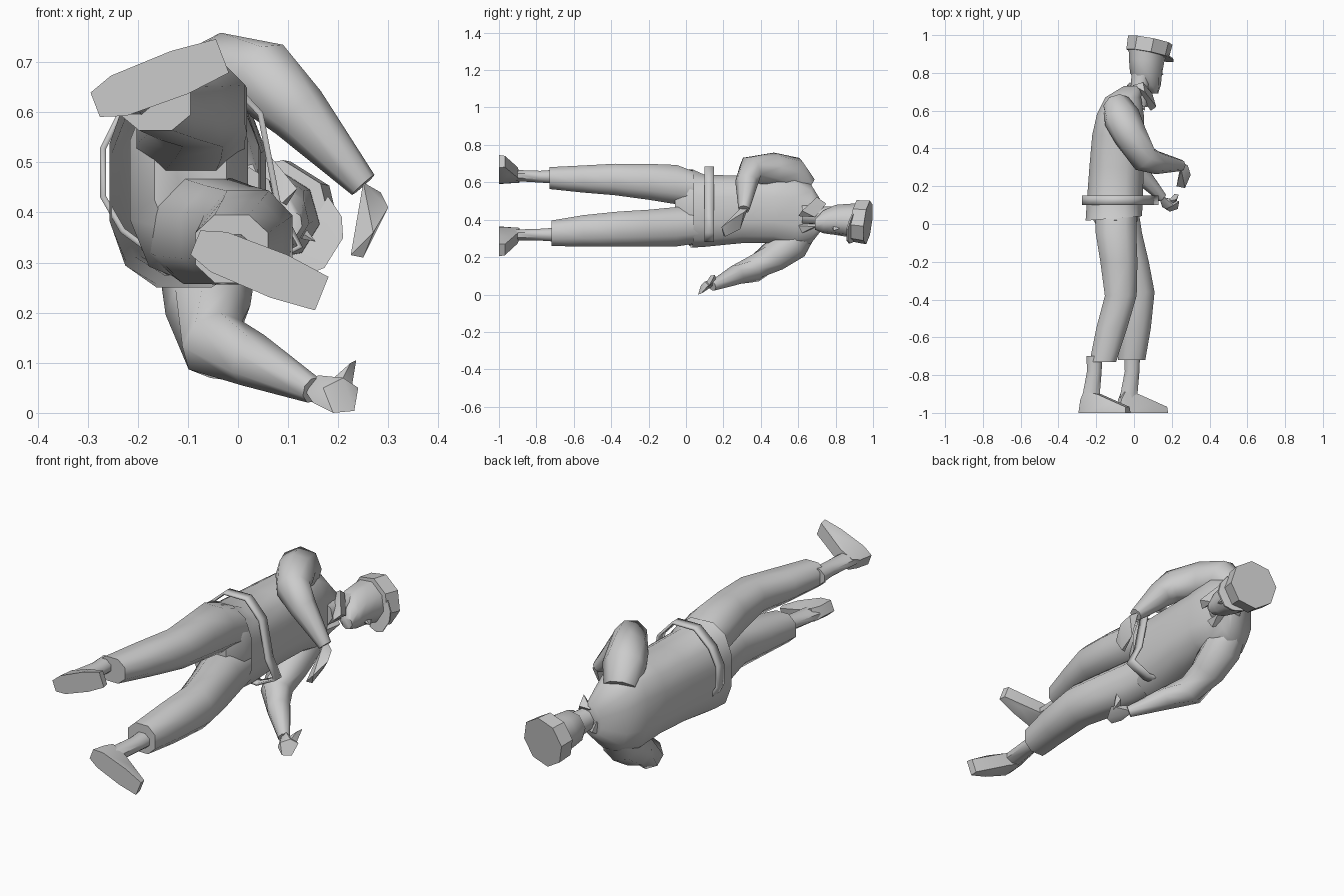
import bpy, bmesh, math
from mathutils import Vector as V

grey = bpy.data.materials.new("plain_grey")
grey.diffuse_color = (0.6, 0.6, 0.6, 1)
X, Y, Z = V((1, 0, 0)), V((0, 1, 0)), V((0, 0, 1))


def finish(name, bm, angle=40):
    bmesh.ops.recalc_face_normals(bm, faces=bm.faces)
    me = bpy.data.meshes.new(name)
    bm.to_mesh(me)
    bm.free()
    ob = bpy.data.objects.new(name, me)
    bpy.context.collection.objects.link(ob)
    me.materials.append(grey)
    bpy.ops.object.select_all(action='DESELECT')
    ob.select_set(True)
    bpy.context.view_layer.objects.active = ob
    bpy.ops.object.shade_smooth_by_angle(angle=math.radians(angle))
    return ob


def loft(name, rings, u=X, v=Z, n=8, power=1.0, caps=(True, True), angle=50):
    """Skin rings of (centre, radius along u, radius along v)."""
    bm = bmesh.new()
    loops = []
    for c, ru, rv in rings:
        loop = []
        for i in range(n):
            t = 2 * math.pi * (i + 0.5) / n
            a, b = (math.copysign(abs(f) ** power, f) for f in (math.cos(t), math.sin(t)))
            loop.append(bm.verts.new(V(c) + u * (a * ru) + v * (b * rv)))
        loops.append(loop)
    for a, b in zip(loops, loops[1:]):
        for i in range(n):
            j = (i + 1) % n
            bm.faces.new((a[i], a[j], b[j], b[i]))
    if caps[0]:
        bm.faces.new(loops[0])
    if caps[1]:
        bm.faces.new(loops[-1])
    return finish(name, bm, angle)


def slabs(name, rows, **kw):
    """Loft along y from rows of (y, x min, x max, z min, z max)."""
    return loft(name, [(((a + b) / 2, y, (c + d) / 2), (b - a) / 2, (d - c) / 2)
                       for y, a, b, c, d in rows], **kw)


def tube(name, pts, n=8):
    """Limb with rings square to the path; points are (centre, radius)."""
    bm = bmesh.new()
    loops = []
    P = [V(p) for p, r in pts]
    for k, (p, r) in enumerate(pts):
        t = (P[min(k + 1, len(P) - 1)] - P[max(k - 1, 0)]).normalized()
        u = (Y - t * t.dot(Y)).normalized() if abs(t.y) < 0.95 else X
        w = t.cross(u)
        loops.append([bm.verts.new(P[k] + (u * math.cos(i * math.tau / n) +
                                           w * math.sin(i * math.tau / n)) * r) for i in range(n)])
    for a, b in zip(loops, loops[1:]):
        for i in range(n):
            j = (i + 1) % n
            bm.faces.new((a[i], a[j], b[j], b[i]))
    bm.faces.new(loops[0])
    bm.faces.new(loops[-1])
    return finish(name, bm, 60)


def hull(name, pts, angle=35):
    bm = bmesh.new()
    for p in pts:
        bm.verts.new(p)
    res = bmesh.ops.convex_hull(bm, input=bm.verts)
    bmesh.ops.delete(bm, geom=[g for g in res["geom_interior"] if isinstance(g, bmesh.types.BMVert)],
                     context='VERTS')
    return finish(name, bm, angle)


# Shirt with an open, slanted hem
shirt = slabs("shirt", [
    (0.03, -0.26, 0.045, 0.245, 0.675), (0.10, -0.255, 0.05, 0.25, 0.645),
    (0.30, -0.24, 0.055, 0.27, 0.64), (0.47, -0.225, 0.06, 0.27, 0.64),
    (0.58, -0.20, 0.055, 0.24, 0.65), (0.67, -0.155, 0.04, 0.27, 0.59),
    (0.73, -0.055, 0.045, 0.35, 0.49)], n=12, power=0.75, caps=(False, True))
for vert in shirt.data.vertices:
    if vert.co.y < 0.05:
        vert.co.y += 0.08 * (vert.co.x + 0.1)

# Trousers
slabs("trouser_seat", [(0.14, -0.22, 0.02, 0.30, 0.62), (0.02, -0.22, 0.025, 0.26, 0.67),
                       (-0.06, -0.17, -0.02, 0.35, 0.60)], n=10, power=0.8)
slabs("upper_trouser_leg", [
    (0.08, -0.21, 0.02, 0.46, 0.65), (-0.05, -0.21, 0.02, 0.475, 0.70),
    (-0.20, -0.185, 0.025, 0.50, 0.705), (-0.38, -0.16, 0.02, 0.525, 0.705),
    (-0.55, -0.205, -0.03, 0.54, 0.695), (-0.73, -0.24, -0.09, 0.56, 0.685)], n=8, power=0.85)
slabs("lower_trouser_leg", [
    (0.08, -0.20, 0.03, 0.27, 0.47), (-0.05, -0.17, 0.05, 0.25, 0.475),
    (-0.20, -0.12, 0.085, 0.25, 0.46), (-0.36, -0.075, 0.115, 0.25, 0.45),
    (-0.55, -0.08, 0.095, 0.25, 0.43), (-0.72, -0.09, 0.065, 0.255, 0.40)], n=8, power=0.85)


# Shoes: ankle shaft plus a wedge, splayed outward
def shoe(name, heel, deg, ankle):
    a = math.radians(deg)
    f, s = V((math.cos(a), 0, math.sin(a))), V((-math.sin(a), 0, math.cos(a)))
    prof = [(0, 0.026, -1), (0.05, 0.043, -1), (0.18, 0.046, -1), (0.272, 0.036, -1),
            (0.01, 0.024, -0.93), (0.268, 0.032, -0.968), (0.18, 0.04, -0.945), (0.105, 0.03, -0.90),
            (0.03, 0.03, -0.89)]
    hull(name, [V((heel[0], y, heel[1])) + f * d + s * (w * k) for d, w, y in prof for k in (-1, 1)], 50)
    loft(name + "_ankle", [(ankle, 0.045, 0.04),
                           ((ankle[0], -0.78, ankle[2]), 0.042, 0.034),
                           (V((heel[0], -0.92, heel[1])) + f * 0.06, 0.05, 0.032)])


shoe("upper_shoe", (-0.285, 0.615), 21, (-0.21, -0.70, 0.63))
shoe("lower_shoe", (-0.085, 0.34), -22, (-0.01, -0.70, 0.32))

# Sleeves
tube("upper_sleeve", [((-0.09, 0.63, 0.57), 0.075), ((-0.065, 0.565, 0.645), 0.098),
                      ((-0.02, 0.47, 0.67), 0.09), ((0.055, 0.345, 0.665), 0.078),
                      ((0.12, 0.325, 0.60), 0.062), ((0.25, 0.31, 0.455), 0.03)])
tube("lower_sleeve", [((-0.07, 0.64, 0.36), 0.07), ((-0.06, 0.57, 0.275), 0.095),
                      ((-0.06, 0.47, 0.205), 0.085), ((-0.045, 0.36, 0.135), 0.072),
                      ((0.03, 0.27, 0.105), 0.055), ((0.15, 0.14, 0.045), 0.027)])

# Hands
hull("upper_hand", [(0.25, 0.33, 0.46), (0.25, 0.29, 0.46), (0.285, 0.31, 0.44), (0.30, 0.26, 0.41),
                    (0.27, 0.19, 0.36), (0.25, 0.21, 0.31), (0.225, 0.20, 0.315), (0.24, 0.25, 0.39),
                    (0.255, 0.29, 0.35)])
hull("lower_hand", [(0.13, 0.15, 0.05), (0.15, 0.09, 0.02), (0.19, 0.065, 0.0), (0.232, 0.08, 0.004),
                    (0.24, 0.12, 0.05), (0.21, 0.10, 0.07), (0.16, 0.14, 0.075), (0.17, 0.08, 0.05)])
hull("lower_thumb", [(0.18, 0.12, 0.06), (0.20, 0.10, 0.05), (0.225, 0.12, 0.04), (0.236, 0.155, 0.105),
                     (0.225, 0.13, 0.10), (0.215, 0.16, 0.08)])

# Loose belt band
bm = bmesh.new()
path = [(-0.15, 0.685), (-0.03, 0.685), (0.05, 0.60), (0.085, 0.42), (0.13, 0.33), (0.03, 0.28),
        (-0.14, 0.29), (-0.235, 0.36), (-0.275, 0.43), (-0.275, 0.53), (-0.235, 0.61)]
lo = [bm.verts.new((x, 0.10, z)) for x, z in path]
hi = [bm.verts.new((x, 0.15, z)) for x, z in path]
for i in range(len(path)):
    j = (i + 1) % len(path)
    bm.faces.new((lo[i], lo[j], hi[j], hi[i]))
belt = finish("belt", bm, 20)
belt.modifiers.new("thickness", 'SOLIDIFY').thickness = 0.012

# Head, turned toward the lower side
a = math.radians(32)
F, S = V((math.cos(a), 0, -math.sin(a))), V((math.sin(a), 0, math.cos(a)))
O = V((0.03, 0, 0.42))
at = lambda f, y, s=0: O + F * f + Y * y + S * s
loft("neck", [(at(-0.02, 0.62), 0.06, 0.06), (at(0.0, 0.72), 0.048, 0.052),
              (at(0.015, 0.80), 0.055, 0.06)], F, S)
loft("head", [(at(0.085, 0.69), 0.025, 0.03), (at(0.06, 0.735), 0.062, 0.062),
              (at(0.04, 0.80), 0.088, 0.08), (at(0.045, 0.87), 0.098, 0.088),
              (at(0.045, 0.93), 0.10, 0.09)], F, S)
hull("nose", [at(0.11, 0.85), at(0.10, 0.785, 0.018), at(0.10, 0.785, -0.018), at(0.148, 0.79),
              at(0.10, 0.775)])

# Collar flaps
for k, side in ((1, "upper"), (-1, "lower")):
    hull(side + "_collar", [at(-0.06, 0.735, k * 0.03), at(-0.02, 0.75, k * 0.065), at(-0.03, 0.70, k * 0.10),
                            at(0.06, 0.69, k * 0.03), at(0.06, 0.62, k * 0.07), at(0.05, 0.60, k * 0.03)])

# Flat octagonal cap with a peak
tilt = (F - Y * 0.22).normalized()
loft("cap", [(at(0.05, 0.902), 0.118, 0.112), (at(0.066, 0.973), 0.122, 0.118)], tilt, S, angle=30)
hull("cap_peak", [at(f, y - d, k * w) for f, y, w in ((0.12, 0.895, 0.09), (0.165, 0.878, 0.07),
                                                      (0.19, 0.865, 0.035))
                  for d in (0, 0.008) for k in (-1, 1)])
